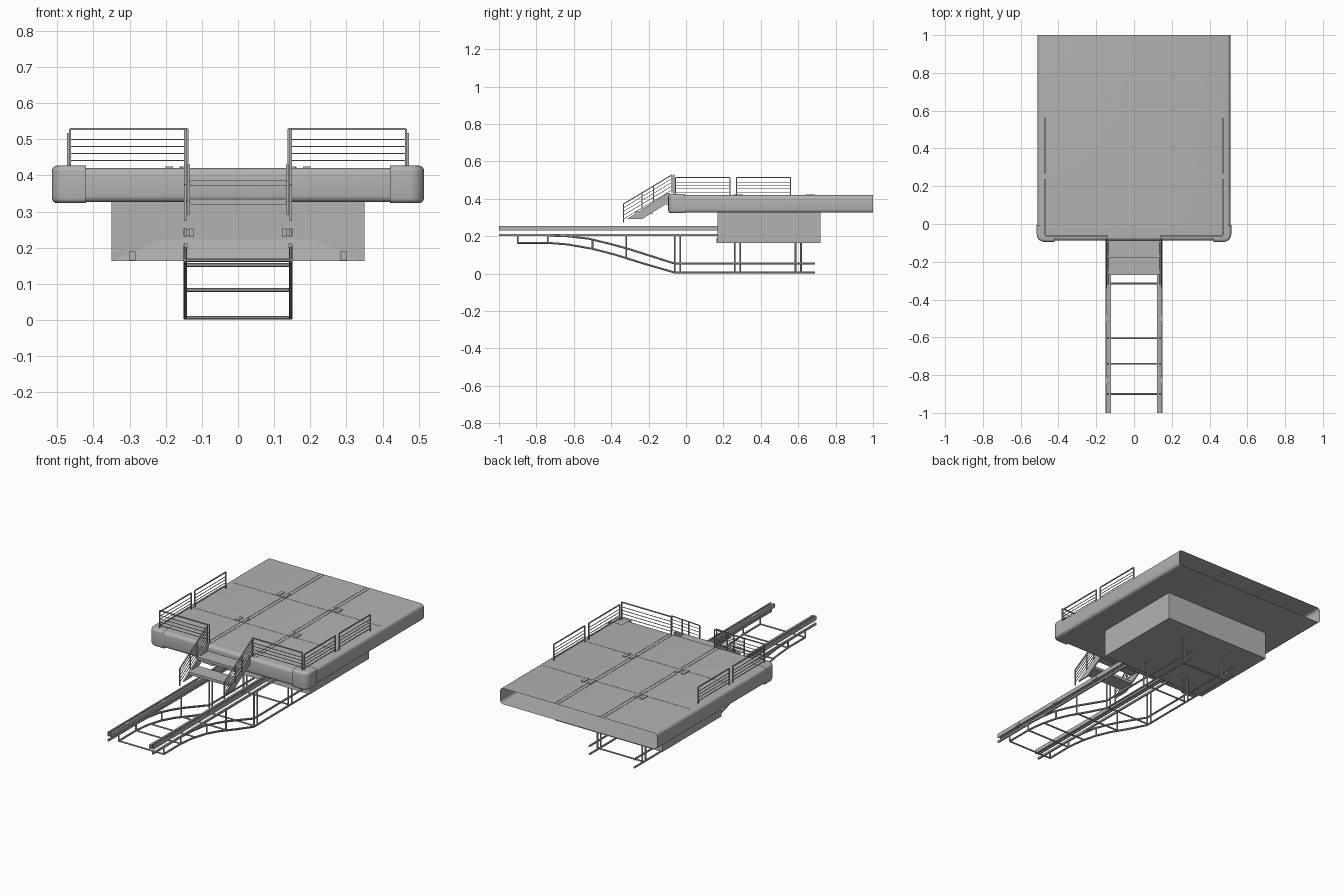
import bpy, bmesh, math
from mathutils import Vector

old = bpy.data.objects.get("Cube")
if old:
    bpy.data.objects.remove(old, do_unlink=True)

grey = bpy.data.materials.new("light grey metal")
grey.use_nodes = True
colour = (0.45, 0.45, 0.45, 1)
grey.diffuse_color = colour
grey.node_tree.nodes["Principled BSDF"].inputs["Base Color"].default_value = colour


def finish(name, bm, smooth=False):
    me = bpy.data.meshes.new(name)
    bm.to_mesh(me)
    bm.free()
    me.materials.append(grey)
    ob = bpy.data.objects.new(name, me)
    bpy.context.collection.objects.link(ob)
    if smooth:
        bpy.ops.object.select_all(action='DESELECT')
        ob.select_set(True)
        bpy.context.view_layer.objects.active = ob
        bpy.ops.object.shade_smooth_by_angle(angle=math.radians(35))
    return ob


def add_box(bm, lo, hi):
    geo = bmesh.ops.create_cube(bm, size=1)["verts"]
    for v in geo:
        v.co = Vector([(a + b) / 2 + c * (b - a) for a, b, c in zip(lo, hi, v.co)])
    return geo


def box(name, lo, hi):
    bm = bmesh.new()
    add_box(bm, lo, hi)
    return finish(name, bm)


def add_tube(bm, points, r=0.004, sides=6):
    """Sweep a polygon along a path that stays in one plane."""
    pts = [Vector(p) for p in points]
    rings = []
    for i, p in enumerate(pts):
        d = (pts[min(i + 1, len(pts) - 1)] - pts[max(i - 1, 0)]).normalized()
        side = d.cross(Vector((0, 0, 1)))
        side = side.normalized() if side.length > 0.01 else Vector((1, 0, 0))
        up = side.cross(d)
        rings.append([bm.verts.new(p + r * (side * math.cos(t) + up * math.sin(t)))
                      for t in [math.tau * (k + 0.5) / sides for k in range(sides)]])
    for a, b in zip(rings, rings[1:]):
        for k in range(sides):
            n = (k + 1) % sides
            bm.faces.new((a[k], a[n], b[n], b[k]))
    bm.faces.new(rings[0])
    bm.faces.new(rings[-1])


def tubes(name, paths, r=0.004, sides=6):
    bm = bmesh.new()
    for p in paths:
        add_tube(bm, p, r, sides)
    bmesh.ops.recalc_face_normals(bm, faces=bm.faces)
    return finish(name, bm, True)


def shell(name, lo, hi, corner, lip, round_x):
    """Rounded slab, open at the back; round_x lists the sides with round corners."""
    bm = bmesh.new()
    add_box(bm, lo, hi)
    mid = (lo[0] + hi[0]) / 2

    def outside(e):
        v = e.verts[0].co
        upright = abs(v.z - e.verts[1].co.z) > 0.01
        return upright and v.y < lo[1] + 0.001 and (1 if v.x > mid else -1) in round_x
    bmesh.ops.bevel(bm, geom=[e for e in bm.edges if outside(e)], offset=corner,
                    segments=5, profile=0.5, affect='EDGES')
    gone = [f for f in bm.faces if f.normal.y > 0.9]
    gone += [f for f in bm.faces if len(round_x) == 1 and f.normal.x * round_x[0] < -0.9]
    bmesh.ops.delete(bm, geom=gone, context='FACES')
    rim = [e for e in bm.edges if len(e.link_faces) == 2
           and any(abs(f.normal.z) > 0.9 for f in e.link_faces)]
    bmesh.ops.bevel(bm, geom=rim, offset=lip, segments=4, profile=0.5, affect='EDGES')
    return finish(name, bm, True)


# Deck, hollow and open at the back
shell("deck", (-0.51, -0.088, 0.326), (0.51, 1.0, 0.42), 0.04, 0.018, (-1, 1))
for s, side in ((1, "left"), (-1, "right")):
    xs = sorted((s * 0.42, s * 0.515))
    shell(f"{side}_corner_cap", (xs[0], -0.095, 0.323), (xs[1], -0.005, 0.427),
          0.04, 0.015, (s,))
    # Raised deck seams and the fittings on them
    bm = bmesh.new()
    for a, b in ((0.135, 0.141), (0.157, 0.163)):
        x = sorted((s * a, s * b))
        add_box(bm, (x[0], -0.07, 0.419), (x[1], 0.995, 0.4215))
    for y in (0.255, 0.64):
        for a in (0.14, 0.18):
            x = sorted((s * a, s * (a + 0.02)))
            add_box(bm, (x[0], y, 0.419), (x[1], y + 0.05, 0.424))
    finish(f"{side}_deck_seam", bm)
for i, y in enumerate((0.26, 0.64)):
    box(f"cross_seam_{i + 1}", (-0.48, y - 0.003, 0.419), (0.48, y + 0.003, 0.421))

# Room below the deck with a recessed front panel
bm = bmesh.new()
add_box(bm, (-0.35, 0.168, 0.163), (0.35, 0.72, 0.33))
bm.normal_update()
front = [f for f in bm.faces if f.normal.y < -0.9]
bmesh.ops.inset_region(bm, faces=front, thickness=0.03)
for v in front[0].verts:
    v.co.x = math.copysign(0.21, v.co.x)
    v.co.z = 0.222 if v.co.z < 0.25 else 0.326
    v.co.y += 0.008
finish("lower_room", bm)
for s, side in ((1, "left"), (-1, "right")):
    box(f"{side}_room_latch", (s * 0.292 - 0.008, 0.162, 0.164),
        (s * 0.292 + 0.008, 0.169, 0.19))


# Deck railings
def railing(name, start, end, base, top, posts=2):
    a, b = Vector(start), Vector(end)
    paths = []
    for i in range(posts):
        p = a.lerp(b, i / (posts - 1))
        paths.append([(p.x, p.y, base), (p.x, p.y, top)])
    paths.append([(a.x, a.y, top), (b.x, b.y, top)])
    tubes(name, paths, 0.004, 4)
    wires = []
    for i in range(4):
        z = base + (top - base) * (0.2 + 0.18 * i)
        wires.append([(a.x, a.y, z), (b.x, b.y, z)])
    tubes(name + "_wires", wires, 0.002, 4)


for s, side in ((1, "left"), (-1, "right")):
    railing(f"{side}_front_railing", (s * 0.14, -0.065), (s * 0.465, -0.065), 0.42, 0.528)
    railing(f"{side}_side_railing_front", (s * 0.47, -0.055), (s * 0.47, 0.235), 0.415, 0.515)
    railing(f"{side}_side_railing_back", (s * 0.47, 0.27), (s * 0.47, 0.558), 0.415, 0.515)

    # Stair stringer
    bm = bmesh.new()
    profile = [(-0.315, 0.292), (-0.235, 0.292), (-0.085, 0.385), (-0.085, 0.43), (-0.1, 0.43)]
    face = bm.faces.new([bm.verts.new((s * 0.133, y, z)) for y, z in profile])
    ext = bmesh.ops.extrude_face_region(bm, geom=[face])["geom"]
    bmesh.ops.translate(bm, vec=(s * 0.008, 0, 0),
                        verts=[g for g in ext if isinstance(g, bmesh.types.BMVert)])
    bmesh.ops.recalc_face_normals(bm, faces=bm.faces)
    finish(f"{side}_stair_stringer", bm)

    # Sloping stair rail
    x, low, high = s * 0.146, Vector((-0.335, 0.372)), Vector((-0.075, 0.528))
    paths = [[(x, *low), (x, *high)]]
    for t in (0, 0.38, 0.62, 1):
        p = low.lerp(high, t)
        paths.append([(x, p.x, p.y - 0.098), (x, p.x, p.y)])
    tubes(f"{side}_stair_rail", paths, 0.004, 4)
    tubes(f"{side}_stair_rail_wires",
          [[(x, low.x, low.y - d), (x, high.x, high.y - d)] for d in (0.02, 0.04, 0.06, 0.08)],
          0.002, 4)

# Stair treads
for i, (y, z) in enumerate(((-0.27, 0.318), (-0.18, 0.37))):
    box(f"stair_tread_{i + 1}", (-0.134, y, z), (0.134, y + 0.092, z + 0.016))

# Track beams on both sides
for s, side in ((1, "left"), (-1, "right")):
    for part, a, b, z0, z1 in (("inner_rail", 0.122, 0.134, 0.23, 0.253),
                               ("outer_rail", 0.142, 0.15, 0.23, 0.255),
                               ("lower_rail", 0.14, 0.15, 0.201, 0.212)):
        x = sorted((s * a, s * b))
        box(f"{side}_{part}", (x[0], -1.0, z0), (x[1], 0.168, z1))
    x = sorted((s * 0.124, s * 0.152))
    for i, y in enumerate((-0.83, -0.5, -0.165)):
        box(f"{side}_rail_bracket_{i + 1}", (x[0], y - 0.018, 0.234), (x[1], y + 0.018, 0.25))

    # Curved lower frame
    x = s * 0.146
    upper = [(-0.73, 0.204), (-0.63, 0.2), (-0.52, 0.187), (-0.4, 0.158), (-0.3, 0.13),
             (-0.18, 0.092), (-0.06, 0.054), (0.69, 0.054)]
    lower = [(-0.9, 0.165), (-0.74, 0.165), (-0.63, 0.156), (-0.5, 0.133), (-0.38, 0.102),
             (-0.22, 0.052), (-0.06, 0.006), (0.69, 0.006)]
    tubes(f"{side}_frame_chords", [[(x, *p) for p in c] for c in (upper, lower)], 0.0058, 8)
    posts = [(-0.9, 0.165, 0.205), (-0.74, 0.165, 0.205), (-0.5, 0.133, 0.185),
             (-0.32, 0.083, 0.205)]
    posts += [(y, 0.006, 0.205) for y in (-0.06, -0.03)]
    posts += [(y, 0.006, 0.17) for y in (0.26, 0.29, 0.585, 0.615)]
    tubes(f"{side}_frame_posts", [[(x, y, a), (x, y, b)] for y, a, b in posts], 0.0045)

# Cross bars between the frames
bars = [(-0.9, 0.165), (-0.74, 0.165), (-0.605, 0.152), (-0.315, 0.083),
        (-0.05, 0.006), (0.275, 0.006), (0.6, 0.006)]
tubes("frame_cross_bars", [[(-0.146, y, z), (0.146, y, z)] for y, z in bars], 0.005)
